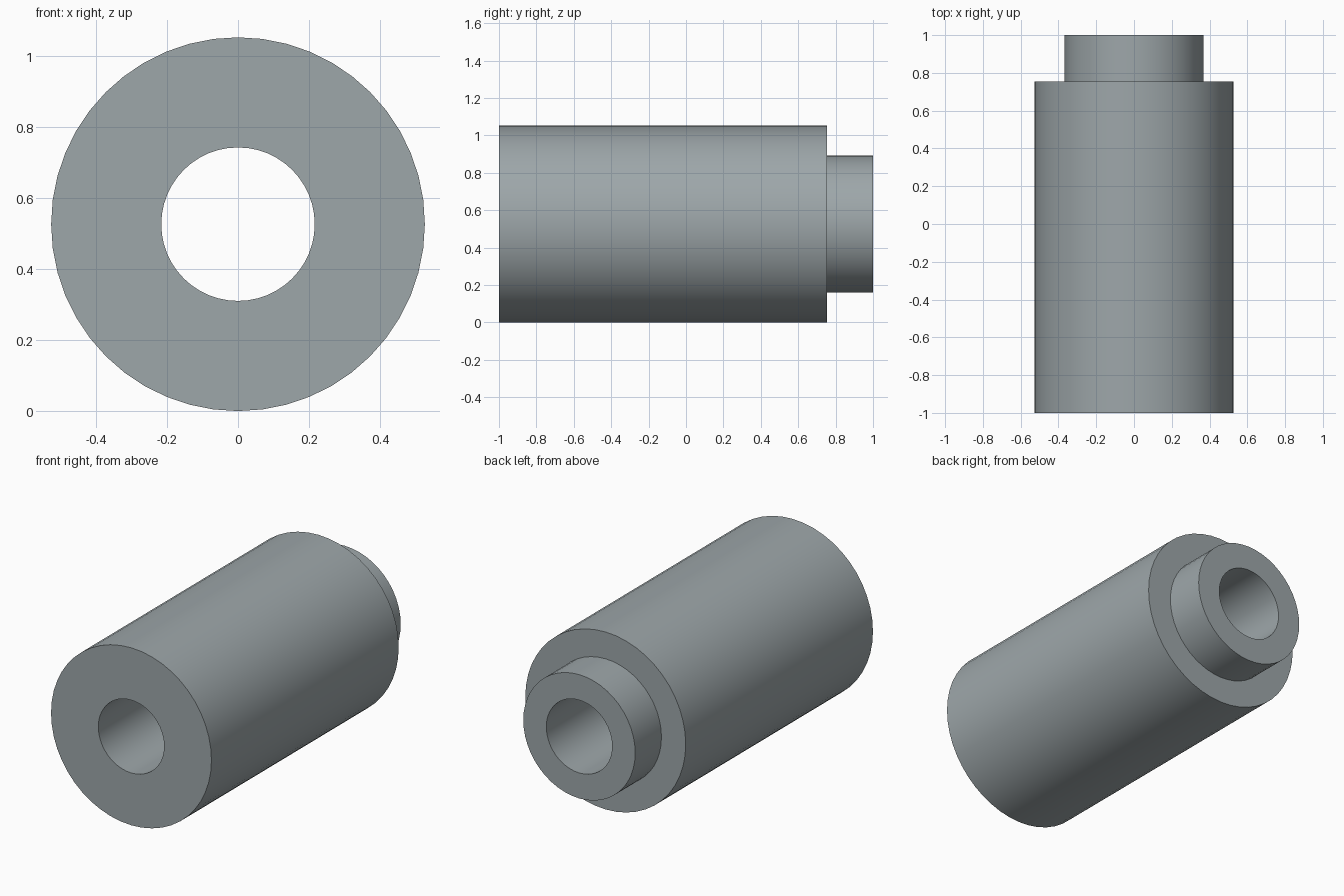
import bpy
import bmesh
import math
from mathutils import Matrix, Vector

cube = bpy.data.objects.get("Cube")
if cube:
    bpy.data.objects.remove(cube, do_unlink=True)

SEGMENTS = 48
BODY_R, BOSS_R, BORE_R = 0.526, 0.367, 0.216
FRONT, STEP, BACK = -1.0, 0.754, 1.0

# Grey metal
metal = bpy.data.materials.new("grey_metal")
colour = (0.34, 0.385, 0.40, 1.0)
metal.diffuse_color = colour
metal.use_nodes = True
metal.node_tree.nodes["Principled BSDF"].inputs["Base Color"].default_value = colour

# Closed half-section (radius, y): body, shoulder, boss and through bore
profile = [(BORE_R, FRONT), (BODY_R, FRONT), (BODY_R, STEP),
           (BOSS_R, STEP), (BOSS_R, BACK), (BORE_R, BACK)]

# Revolve the section about the y axis
bm = bmesh.new()
verts = [bm.verts.new((0, y, r)) for r, y in profile]
edges = [bm.edges.new((v, verts[(i + 1) % len(verts)])) for i, v in enumerate(verts)]
bmesh.ops.spin(bm, geom=verts + edges, cent=(0, 0, 0), axis=(0, 1, 0),
               angle=math.tau, steps=SEGMENTS, use_merge=False)
bmesh.ops.remove_doubles(bm, verts=bm.verts, dist=1e-4)
bmesh.ops.recalc_face_normals(bm, faces=bm.faces)
bmesh.ops.transform(bm, matrix=Matrix.Translation(Vector((0, 0, BODY_R))), verts=bm.verts)

mesh = bpy.data.meshes.new("stepped_bushing")
bm.to_mesh(mesh)
bm.free()
mesh.materials.append(metal)
bushing = bpy.data.objects.new("stepped_bushing", mesh)
bpy.context.collection.objects.link(bushing)

# Smooth round walls, sharp rims
bpy.ops.object.select_all(action='DESELECT')
bushing.select_set(True)
bpy.context.view_layer.objects.active = bushing
bpy.ops.object.shade_smooth_by_angle(angle=math.radians(30))
